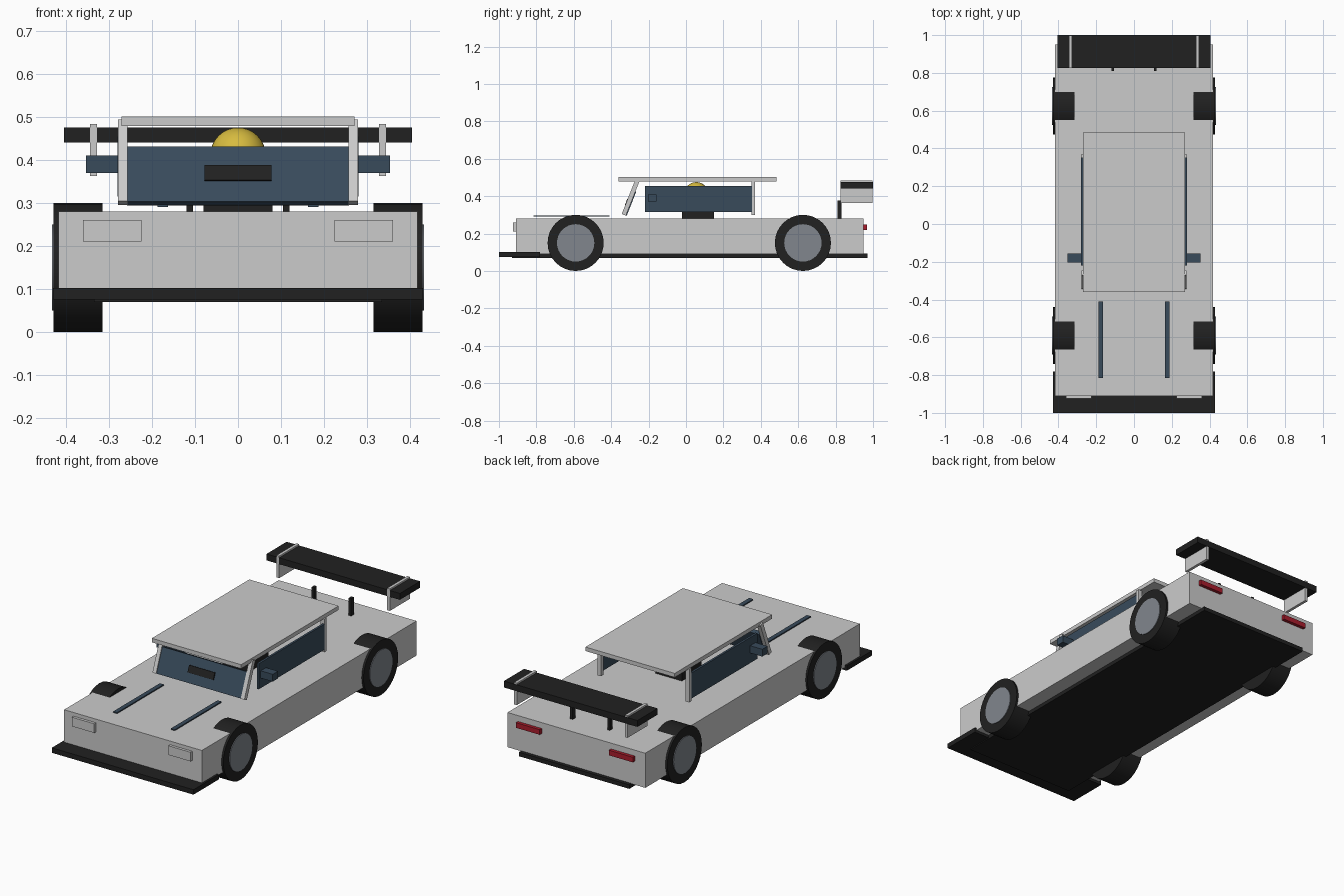
import bpy
import math
from mathutils import Matrix, Vector

if "Cube" in bpy.data.objects:
    bpy.data.objects.remove(bpy.data.objects["Cube"], do_unlink=True)


def material(name, r, g, b):
    m = bpy.data.materials.new(name)
    m.use_nodes = True
    m.diffuse_color = (r, g, b, 1)
    node = next(n for n in m.node_tree.nodes if n.type == "BSDF_PRINCIPLED")
    node.inputs["Base Color"].default_value = (r, g, b, 1)
    node.inputs["Roughness"].default_value = 0.6
    return m


paint = material("light_grey_paint", 0.6, 0.6, 0.6)
black = material("black_trim", 0.015, 0.015, 0.015)
glass = material("dark_blue_glass", 0.04, 0.07, 0.105)
metal = material("wheel_grey", 0.22, 0.24, 0.27)
yellow = material("yellow_helmet", 0.68, 0.5, 0.05)
red = material("tail_light_red", 0.4, 0.012, 0.025)


def finish(name, mat):
    ob = bpy.context.object
    ob.name = ob.data.name = name
    ob.data.materials.append(mat)
    return ob


def box(name, mat, x, y, z, tilt=0):
    """Box from (low, high) ranges, tilted about x through its centre."""
    spans = [Vector(r) for r in (x, y, z)]
    bpy.ops.mesh.primitive_cube_add(size=1)
    ob = finish(name, mat)
    ob.data.transform(Matrix.Diagonal([s[1] - s[0] for s in spans] + [1]))
    ob.location = [(s[0] + s[1]) / 2 for s in spans]
    ob.rotation_euler.x = tilt
    return ob


def pair(name, mat, x, y, z, tilt=0):
    """Mirrored boxes: the left one is at +x."""
    box("left_" + name, mat, x, y, z, tilt)
    box("right_" + name, mat, (-x[1], -x[0]), y, z, tilt)


def disc(name, mat, radius, x0, x1, y, z):
    bpy.ops.mesh.primitive_cylinder_add(
        vertices=32, radius=radius, depth=abs(x1 - x0),
        location=((x0 + x1) / 2, y, z), rotation=(0, math.pi / 2, 0))
    ob = finish(name, mat)
    bpy.ops.object.shade_smooth_by_angle(angle=math.radians(30))
    return ob


# Lower body
box("body", paint, (-.418, .418), (-.91, .95), (.09, .28))
box("floor_tray", black, (-.335, .335), (-.93, .97), (.07, .092))
box("front_splitter", black, (-.43, .43), (-1, -.78), (.075, .102))
pair("headlight", paint, (.225, .36), (-.925, -.905), (.21, .26))
pair("tail_light", red, (.21, .355), (.94, .968), (.22, .248))
pair("hood_stripe", glass, (.163, .187), (-.815, -.41), (.29, .296))

# Wheels
for end, y in (("front", -.59), ("rear", .625)):
    for side, s in (("left", 1), ("right", -1)):
        disc(f"{end}_{side}_tyre", black, .15, s * .315, s * .429, y, .15)
        disc(f"{end}_{side}_rim", metal, .1, s * .40, s * .433, y, .15)

# Cabin
TILT = -.376
box("roof", paint, (-.271, .271), (-.36, .485), (.479, .501))
pair("front_pillar", paint, (.257, .279), (-.307, -.283), (.293, .497), TILT)
pair("rear_pillar", paint, (.257, .279), (.35, .37), (.30, .482))
pair("side_window", glass, (.268, .28), (-.22, .352), (.315, .455))
pair("wing_mirror", glass, (.275, .353), (-.203, -.157), (.37, .41))
box("windshield", glass, (-.258, .258), (-.315, -.291), (.294, .432), TILT)
box("windshield_plate", black, (-.078, .078), (-.32, -.311), (.35, .388), TILT)

# Driver
box("driver_seat", black, (-.08, .08), (-.022, .15), (.278, .345))
bpy.ops.mesh.primitive_uv_sphere_add(segments=32, ring_count=16, radius=.065,
                                     location=(0, .055, .41))
finish("driver_helmet", yellow)
bpy.ops.object.shade_smooth_by_angle(angle=math.radians(30))

# Rear wing
box("rear_wing", black, (-.405, .405), (.825, 1), (.44, .475))
pair("wing_plate", paint, (.328, .344), (.825, .998), (.363, .484))
pair("wing_strut", black, (.105, .12), (.81, .832), (.278, .376))
